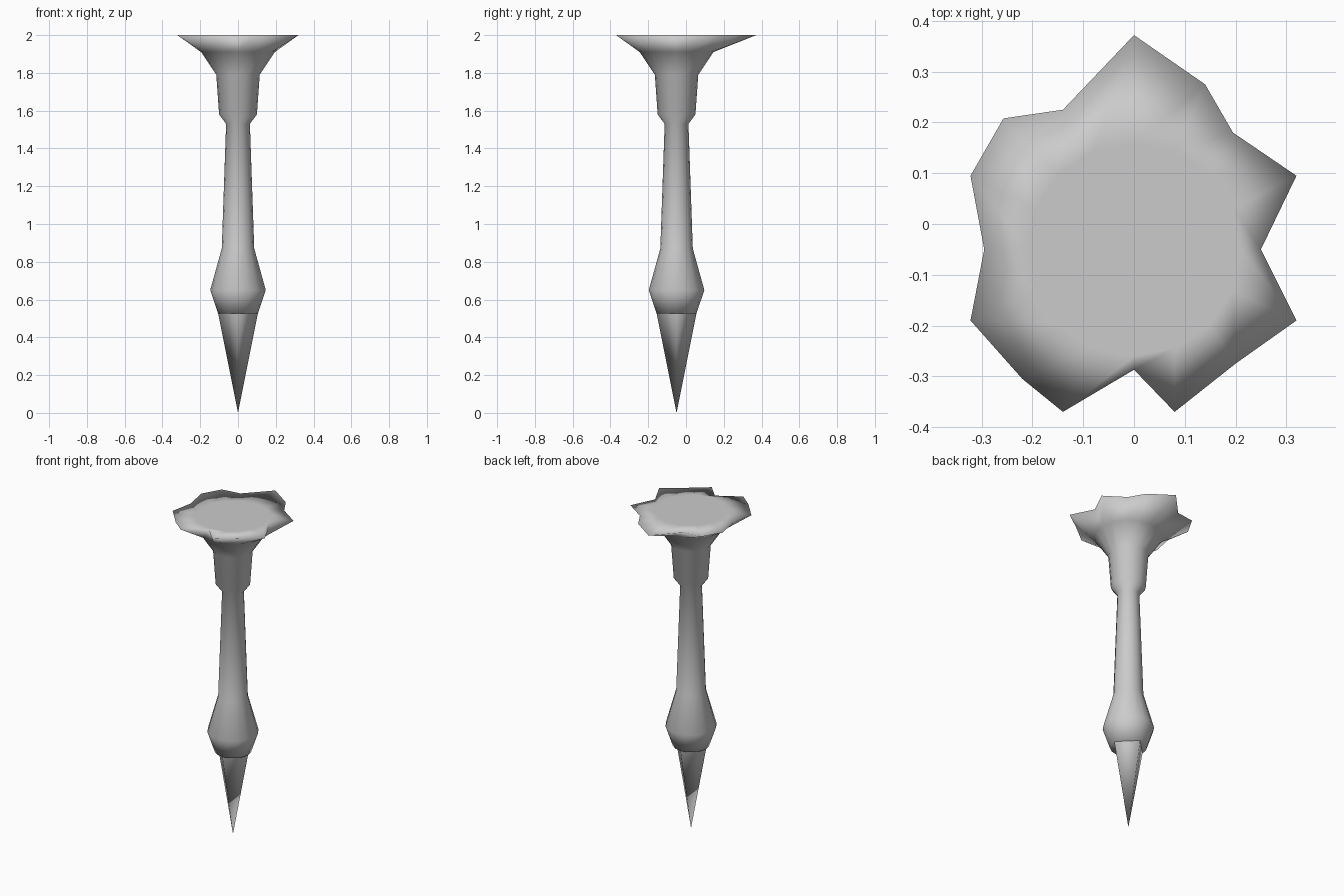
import bpy, bmesh
from math import sin, cos, tau

if "Cube" in bpy.data.objects:
    bpy.data.objects.remove(bpy.data.objects["Cube"])

SIDES, YC = 16, -0.05   # the shaft axis sits slightly forward of centre


def ring(bm, r, z, sides=SIDES):
    return [bm.verts.new((r * cos(tau * i / sides), YC + r * sin(tau * i / sides), z))
            for i in range(sides)]


def bridge(bm, a, b):
    n = len(a)
    for i in range(n):
        bm.faces.new((a[i], a[(i + 1) % n], b[(i + 1) % n], b[i]))


def finish(bm, name):
    bmesh.ops.recalc_face_normals(bm, faces=bm.faces)
    for f in bm.faces:
        f.smooth = True
    mesh = bpy.data.meshes.new(name)
    bm.to_mesh(mesh)
    bm.free()
    obj = bpy.data.objects.new(name, mesh)
    bpy.context.collection.objects.link(obj)
    return obj


# Turned shaft with bulb, neck and collar: (radius, height)
profile = [(0.105, 0.525), (0.147, 0.65), (0.086, 0.87), (0.063, 1.53),
           (0.1, 1.58), (0.115, 1.79), (0.195, 1.91)]
# Ragged, hammered rim, starting at +x and going anticlockwise
rim = [(.25, -.05), (.32, .095), (.195, .18), (.14, .275), (0, .372), (-.14, .225),
       (-.257, .208), (-.322, .095), (-.295, -.05), (-.322, -.19), (-.22, -.305),
       (-.14, -.37), (0, -.287), (.08, -.37), (.2, -.275), (.32, -.19)]

bm = bmesh.new()
rings = [ring(bm, r, z) for r, z in profile]
rings.append([bm.verts.new((x, y, 2.0)) for x, y in rim])
rings.append(ring(bm, 0.21, 2.0))
for a, b in zip(rings, rings[1:]):
    bridge(bm, a, b)
bm.faces.new(rings[0][::-1])
bm.faces.new(rings[-1])
finish(bm, "shaft_and_head")

# Four-sided point
bm = bmesh.new()
base = ring(bm, 0.105, 0.525, 4)
tip = bm.verts.new((0, YC, 0))
for i in range(4):
    bm.faces.new((base[i], tip, base[(i + 1) % 4]))
finish(bm, "spike_point")
